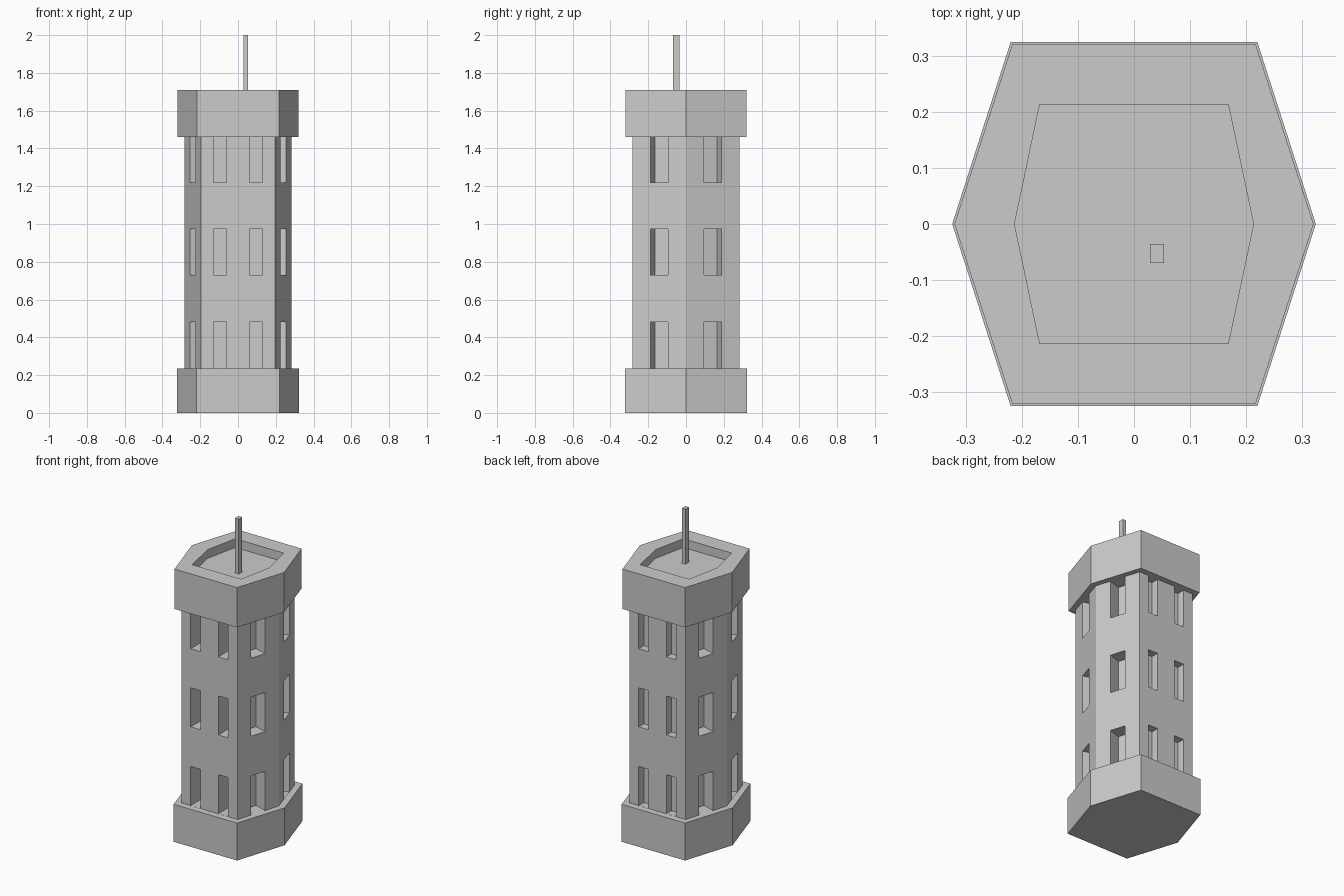
import bpy, bmesh, math
from mathutils import Matrix, Vector

if "Cube" in bpy.data.objects:
    bpy.data.objects.remove(bpy.data.objects["Cube"])


def finish(bm, name):
    bmesh.ops.recalc_face_normals(bm, faces=bm.faces)
    mesh = bpy.data.meshes.new(name)
    bm.to_mesh(mesh)
    bm.free()
    obj = bpy.data.objects.new(name, mesh)
    bpy.context.collection.objects.link(obj)
    return obj


def hexagon(name, r, flat, z0, z1):
    """Stretched hexagonal prism: points on x at r, flat sides at y = +-r."""
    pts = [(r, 0), (flat, r), (-flat, r), (-r, 0), (-flat, -r), (flat, -r)]
    bm = bmesh.new()
    face = bm.faces.new([bm.verts.new((x, y, z0)) for x, y in pts])
    top = bmesh.ops.extrude_face_region(bm, geom=[face], use_keep_orig=True)
    verts = [v for v in top["geom"] if isinstance(v, bmesh.types.BMVert)]
    bmesh.ops.translate(bm, verts=verts, vec=(0, 0, z1 - z0))
    return finish(bm, name)


def add_box(bm, center, size, angle=0):
    m = (Matrix.Translation(center) @ Matrix.Rotation(angle, 4, 'Z')
         @ Matrix.Diagonal((*size, 1)))
    bmesh.ops.create_cube(bm, size=1, matrix=m)


def cut(obj, cutter):
    mod = obj.modifiers.new("cut", 'BOOLEAN')
    mod.operation, mod.solver, mod.object = 'DIFFERENCE', 'EXACT', cutter
    cutter.hide_render = True
    bpy.context.view_layer.objects.active = obj
    bpy.ops.object.modifier_apply(modifier=mod.name)
    bpy.data.objects.remove(cutter)


# Plinth and main shaft
hexagon("base", 0.324, 0.22, 0, 0.235)
R, FLAT = 0.283, 0.195
shaft = hexagon("shaft", R, FLAT, 0.22, 1.475)

# Recessed windows: two on front and back, one on each slanted face
bm = bmesh.new()
tilt = math.atan2(R - FLAT, R)
width = 0.095 / math.cos(tilt)
for z in (0.358, 0.852, 1.342):
    for sx in (-1, 1):
        for sy, depth in ((-1, 0.11), (1, 0.05)):
            add_box(bm, (sx * 0.096, sy * (R + 0.05 - depth / 2), z),
                    (0.068, depth + 0.1, 0.245))
            normal = Vector((sx * math.cos(tilt), sy * math.sin(tilt), 0))
            mid = Vector((sx * (R + FLAT) / 2, sy * R / 2, z))
            add_box(bm, mid - normal * 0.0175, (0.135, width, 0.245),
                    sx * sy * tilt)
cut(shaft, finish(bm, "window_cutter"))

# Overhanging cap with sunken roof
cap = hexagon("cap", 0.32, 0.217, 1.46, 1.71)
cut(cap, hexagon("roof_cutter", 0.213, 0.168, 1.655, 1.8))

# Roof mast
bm = bmesh.new()
add_box(bm, (0.041, -0.0525, 1.8275), (0.025, 0.034, 0.345))
finish(bm, "mast")
